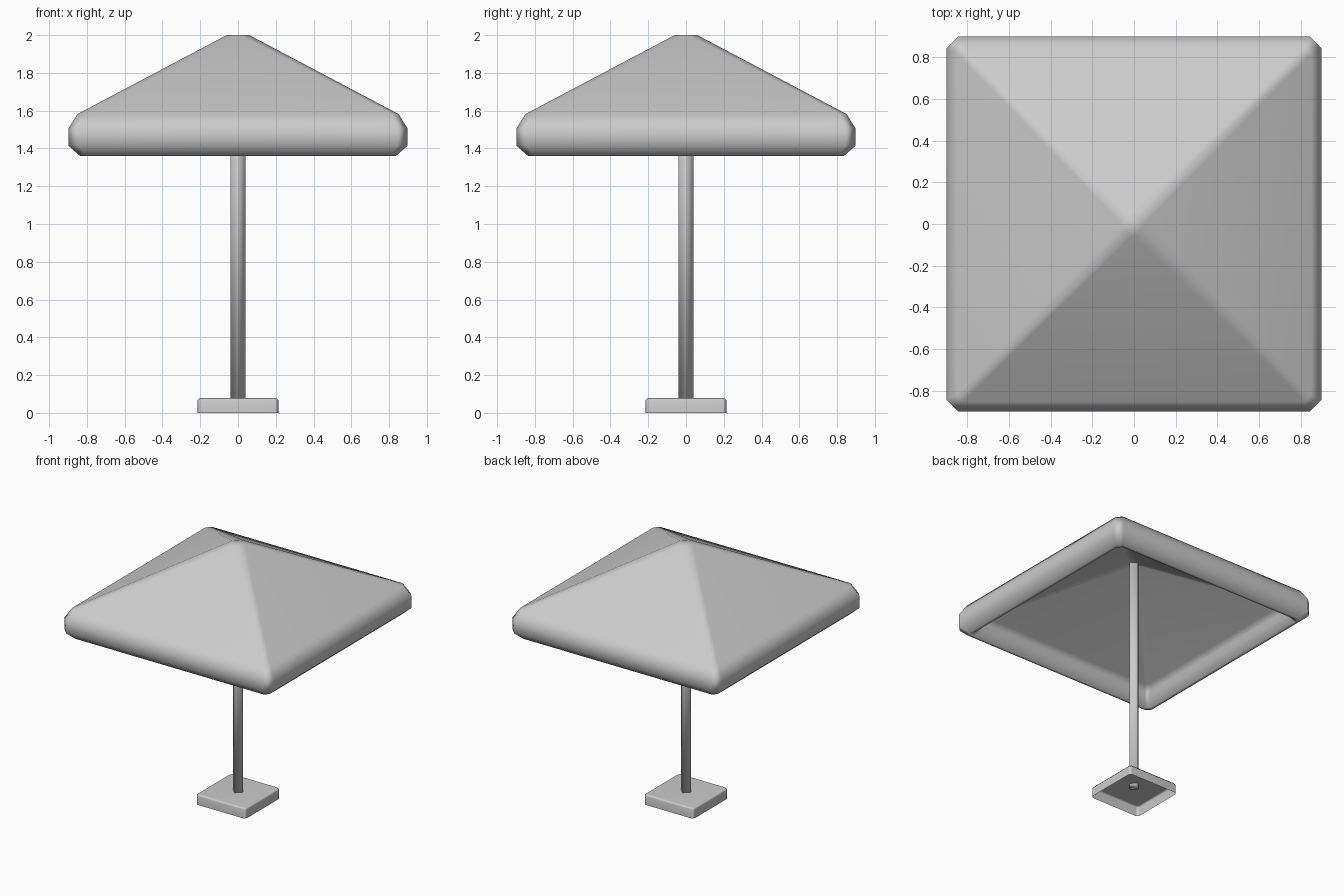
import bpy, bmesh
from math import radians

if "Cube" in bpy.data.objects:
    bpy.data.objects.remove(bpy.data.objects["Cube"])


def square_ring(bm, half, cut, z):
    """Square outline with clipped corners at height z."""
    a, b = half, half - cut
    pts = [(a, -b), (a, b), (b, a), (-b, a), (-a, b), (-a, -b), (-b, -a), (b, -a)]
    return [bm.verts.new((x, y, z)) for x, y in pts]


def lofted_shell(name, profile, cap_bottom=False, angle=70, weighted=True):
    """Loft (half width, corner cut, z) rings in order; last ring is capped."""
    bm = bmesh.new()
    rings = [square_ring(bm, *p) for p in profile]
    for low, high in zip(rings, rings[1:]):
        for i in range(8):
            j = (i + 1) % 8
            bm.faces.new((low[i], low[j], high[j], high[i]))
    bm.faces.new(rings[-1])
    if cap_bottom:
        bm.faces.new(rings[0][::-1])
    mesh = bpy.data.meshes.new(name)
    bm.to_mesh(mesh)
    bm.free()
    obj = bpy.data.objects.new(name, mesh)
    bpy.context.collection.objects.link(obj)
    bpy.ops.object.select_all(action='DESELECT')
    obj.select_set(True)
    bpy.context.view_layer.objects.active = obj
    bpy.ops.object.shade_smooth_by_angle(angle=radians(angle))
    if weighted:
        mod = obj.modifiers.new("weighted_normals", 'WEIGHTED_NORMAL')
        mod.keep_sharp = True
    return obj


# Canopy: thick pyramid shell, from the inner peak down around the rolled rim to the top
lofted_shell("canopy", [
    (0.05, 0.04, 1.87),
    (0.745, 0.03, 1.50),
    (0.775, 0.03, 1.46),
    (0.775, 0.03, 1.415),
    (0.815, 0.03, 1.361),
    (0.837, 0.03, 1.361),
    (0.898, 0.055, 1.415),
    (0.898, 0.055, 1.505),
    (0.85, 0.035, 1.582),
    (0.06, 0.05, 2.0),
], cap_bottom=True)

# Pole: slim post set diagonally, from the base up into the canopy
lofted_shell("pole", [
    (0.04, 0.036, 0.065),
    (0.04, 0.036, 1.90),
], cap_bottom=True, angle=95, weighted=False)

# Base: open-bottomed square foot with softened edges
lofted_shell("base", [
    (0.215, 0.018, 0.0),
    (0.215, 0.018, 0.066),
    (0.202, 0.012, 0.08),
])
